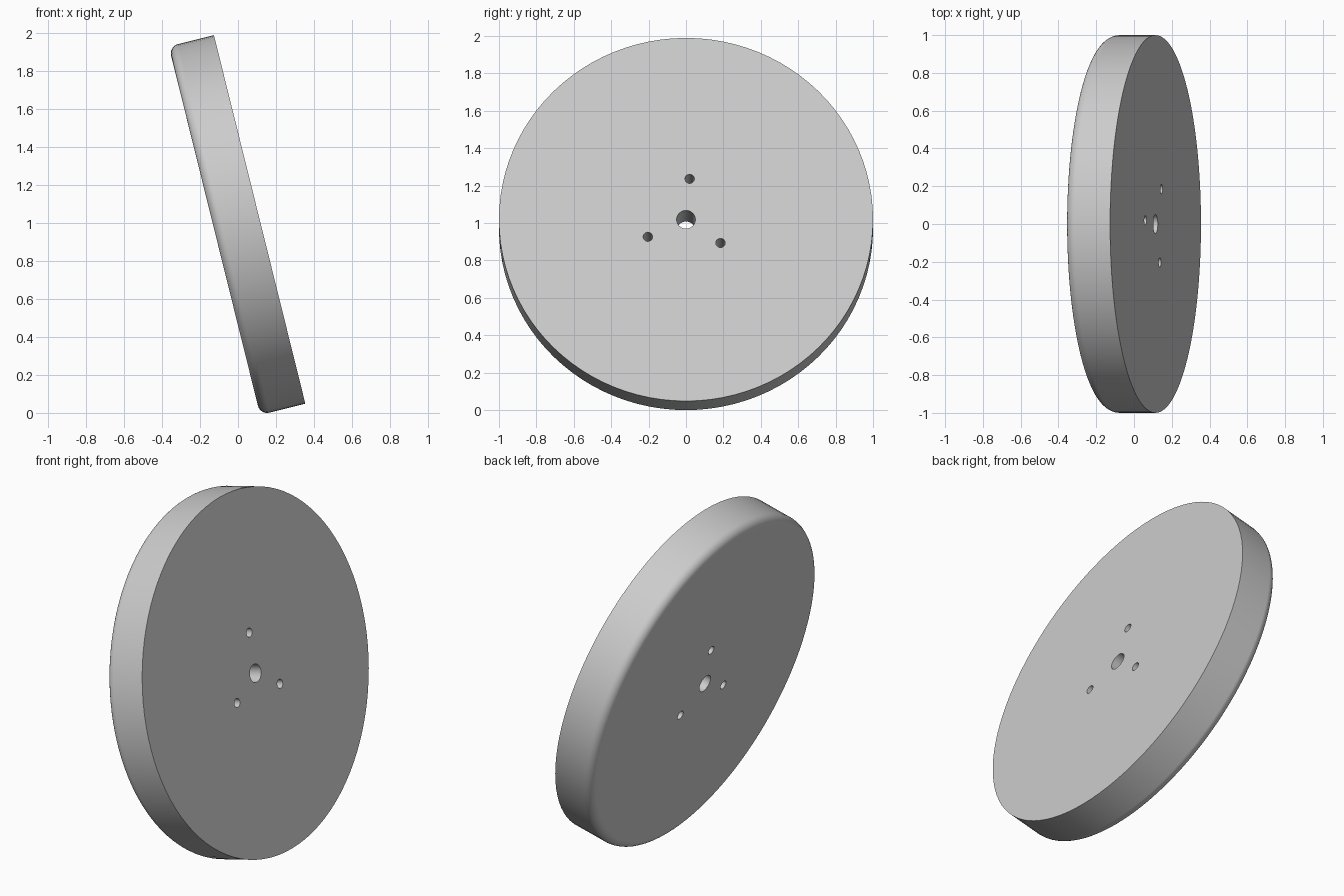
import bpy, bmesh, math
from mathutils import Matrix, Vector

cube = bpy.data.objects.get("Cube")
if cube:
    bpy.data.objects.remove(cube, do_unlink=True)

RADIUS, THICK, ROUND = 1.0, 0.245, 0.05
TILT = math.radians(13.93)

grey = bpy.data.materials.new("light_grey")
grey.use_nodes = True
colour = (0.6, 0.6, 0.6, 1)
grey.diffuse_color = colour
grey.node_tree.nodes["Principled BSDF"].inputs["Base Color"].default_value = colour


def add_cylinder(bm, radius, depth, centre, sides):
    bmesh.ops.create_cone(bm, cap_ends=True, segments=sides, radius1=radius, radius2=radius,
                          depth=depth, matrix=Matrix.Translation(centre))


def make_object(name, bm):
    mesh = bpy.data.meshes.new(name)
    bm.to_mesh(mesh)
    bm.free()
    mesh.materials.append(grey)
    obj = bpy.data.objects.new(name, mesh)
    bpy.context.collection.objects.link(obj)
    return obj


# Disc: flat outer face at local z = 0, rounded rim at the back
bm = bmesh.new()
add_cylinder(bm, RADIUS, THICK, (0, 0, -THICK / 2), 96)
rim = [e for e in bm.edges if all(v.co.z < -THICK / 2 for v in e.verts)]
bmesh.ops.bevel(bm, geom=rim, offset=ROUND, offset_type='OFFSET', segments=8,
                profile=0.5, affect='EDGES')
disc = make_object("wheel_disc", bm)

# Axle hole and three bolt holes, all cut straight through
bm = bmesh.new()
add_cylinder(bm, 0.05, 1, (0, 0, 0), 40)
for i in range(3):
    a = math.radians(85 + 120 * i)
    add_cylinder(bm, 0.025, 1, (0.225 * math.cos(a), 0.225 * math.sin(a), 0), 32)
cutter = make_object("hole_cutter", bm)
cutter.hide_render = True

cut = disc.modifiers.new("holes", 'BOOLEAN')
cut.operation = 'DIFFERENCE'
cut.solver = 'EXACT'
cut.object = cutter
bpy.context.view_layer.update()
baked = bpy.data.meshes.new_from_object(disc.evaluated_get(bpy.context.evaluated_depsgraph_get()))
disc.modifiers.clear()
disc.data = baked
bpy.data.objects.remove(cutter, do_unlink=True)

# Smooth rim and holes, with sharp edges and flat caps
bpy.ops.object.select_all(action='DESELECT')
disc.select_set(True)
bpy.context.view_layer.objects.active = disc
bpy.ops.object.shade_smooth_by_angle(angle=math.radians(30))
weighted = disc.modifiers.new("flat_caps", 'WEIGHTED_NORMAL')
weighted.keep_sharp = True

# Lean the disc: local z becomes the outward normal, local x runs along y
c, s = math.cos(TILT), math.sin(TILT)
axes = Matrix(((0, 1, 0), (-s, 0, c), (c, 0, s))).transposed()
disc.matrix_world = Matrix.Translation(Vector((0.114, 0, 1.019))) @ axes.to_4x4()
